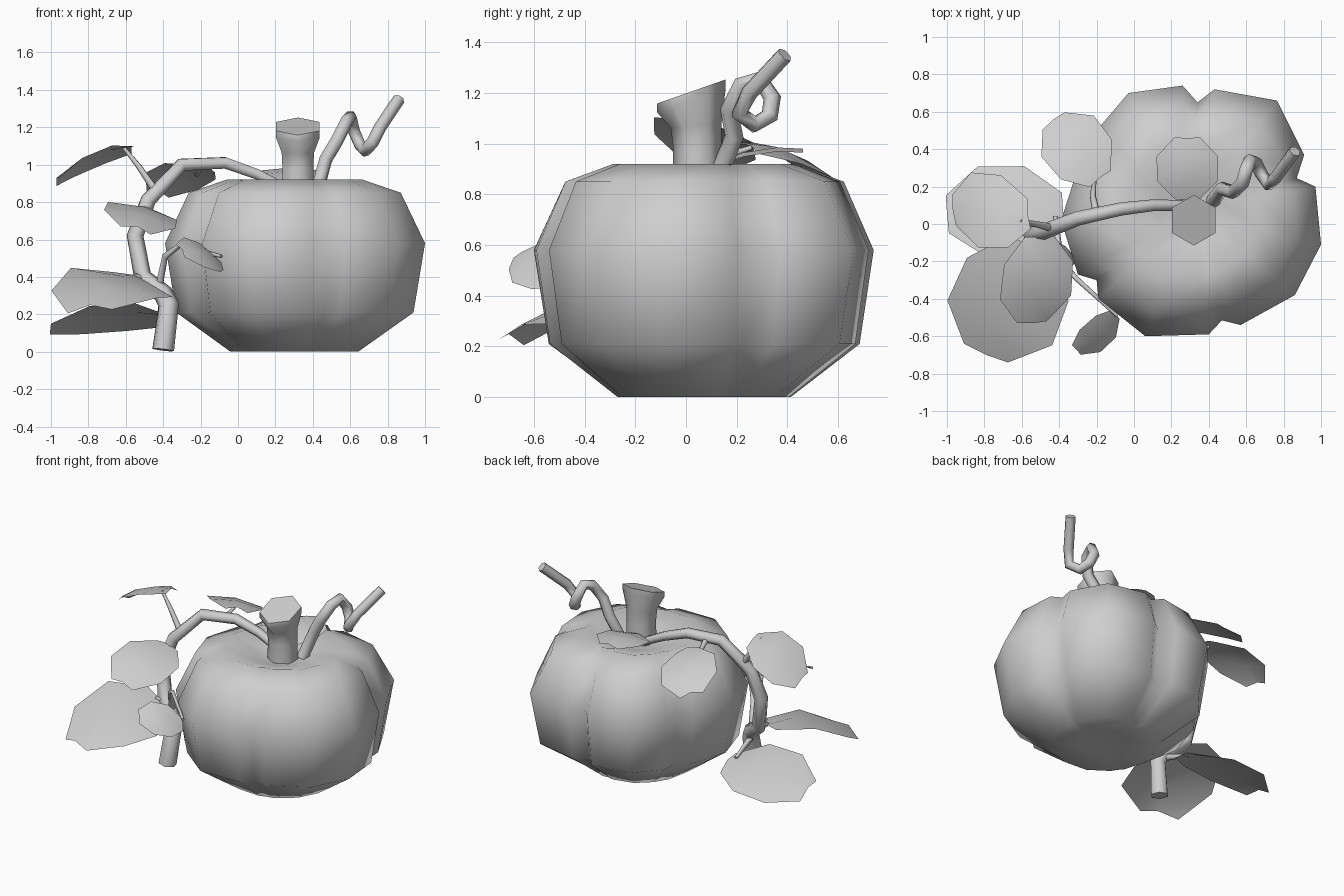
import bpy
import bmesh
from math import radians, sin, cos
from mathutils import Vector

cube = bpy.data.objects.get("Cube")
if cube:
    bpy.data.objects.remove(cube, do_unlink=True)

gray = bpy.data.materials.new("plain_gray")
gray.use_nodes = True
gray.diffuse_color = (0.62, 0.62, 0.62, 1)
gray.node_tree.nodes["Principled BSDF"].inputs["Base Color"].default_value = (0.62, 0.62, 0.62, 1)


def finish(name, bm, angle=65):
    """Turn a bmesh into a shaded, coloured object."""
    mesh = bpy.data.meshes.new(name)
    bm.to_mesh(mesh)
    bm.free()
    mesh.materials.append(gray)
    mesh.shade_smooth()
    mesh.set_sharp_from_angle(angle=radians(angle))
    obj = bpy.data.objects.new(name, mesh)
    bpy.context.collection.objects.link(obj)
    return obj


def loft(name, rings, bottom=None, top=None, angle=65):
    """Bridge rings of points; close each end flat or to a given point."""
    bm = bmesh.new()
    rows = [[bm.verts.new(p) for p in ring] for ring in rings]
    n = len(rows[0])
    for a, b in zip(rows, rows[1:]):
        for i in range(n):
            j = (i + 1) % n
            bm.faces.new((a[i], a[j], b[j], b[i]))
    for row, point in ((rows[0], bottom), (rows[-1], top)):
        if point is None:
            bm.faces.new(row)
        else:
            tip = bm.verts.new(point)
            for i in range(n):
                bm.faces.new((row[i], row[(i + 1) % n], tip))
    bmesh.ops.recalc_face_normals(bm, faces=bm.faces)
    return finish(name, bm, angle)


def tube(name, points, radii):
    """Six-sided tapering tube along a path."""
    curve = bpy.data.curves.new(name, 'CURVE')
    curve.dimensions = '3D'
    curve.bevel_depth = 1
    curve.bevel_resolution = 1
    curve.use_fill_caps = True
    spline = curve.splines.new('POLY')
    spline.points.add(len(points) - 1)
    last = len(points) - 1
    for i, (sp, p) in enumerate(zip(spline.points, points)):
        sp.co = (*p, 1)
        sp.radius = radii[0] + (radii[1] - radii[0]) * i / last
    temp = bpy.data.objects.new(name + "_path", curve)
    bpy.context.collection.objects.link(temp)
    bpy.context.view_layer.update()
    mesh = bpy.data.meshes.new_from_object(temp.evaluated_get(bpy.context.evaluated_depsgraph_get()))
    bm = bmesh.new()
    bm.from_mesh(mesh)
    bpy.data.objects.remove(temp, do_unlink=True)
    bpy.data.meshes.remove(mesh)
    bmesh.ops.remove_doubles(bm, verts=bm.verts, dist=0.0005)
    return finish(name, bm)


def leaf(name, base, tip, side, fold=0.03, twist=0):
    """Eight-sided leaf sheet with a raised midrib and an optional twist."""
    base, tip, side = Vector(base), Vector(tip), Vector(side)
    normal = (tip - base).cross(side).normalized()
    if normal.z < 0:
        normal.negate()
    bm = bmesh.new()
    rows = []
    for t, width, lift in ((0, 0.4, 0), (0.3, 0.97, 1), (0.7, 1, 1), (1, 0.42, 0)):
        mid = base.lerp(tip, t)
        reach = (side + Vector((0, 0, twist * (t - 0.5)))) * width
        rows.append([bm.verts.new(mid + reach * s + normal * fold * (lift - 0.8 * abs(s)))
                     for s in (-1, 0, 1)])
    for a, b in zip(rows, rows[1:]):
        for i in range(2):
            face = bm.faces.new((a[i], a[i + 1], b[i + 1], b[i]))
            face.normal_update()
            if face.normal.dot(normal) < 0:
                face.normal_flip()
    return finish(name, bm)


# Pumpkin: five uneven lobes, rounder towards the top and bottom
outline = [(.87, .245), (.91, .37), (.765, .66), (.43, .72),
           (.34, .65), (.26, .74), (-.03, .70), (-.20, .50),
           (-.20, .41), (-.29, .33), (-.39, .02), (-.30, -.27),
           (-.20, -.30), (-.19, -.40), (.06, -.60), (.40, -.59),
           (.47, -.515), (.57, -.54), (.86, -.38), (1.0, -.11), (.97, .20)]
center = Vector((.305, .07))
mean_radius = .69
# scale, height, roundness
profile = [(.22, .015, 1), (.50, 0, .75), (.915, .21, .1), (1, .58, 0),
           (.82, .85, .2), (.53, .92, .5), (.25, .86, .6)]
rings = []
for scale, z, roundness in profile:
    ring = []
    for p in outline:
        arm = Vector(p) - center
        arm = arm.lerp(arm.normalized() * mean_radius, roundness)
        ring.append((*(center + arm * scale), z))
    rings.append(ring)
loft("pumpkin_body", rings, (*center, .02), (*center, .83), 180)

# Stem: six sides, flaring to a tilted top
stem_rings = []
for r, y, z, tilt in ((.10, .045, .80, 0), (.095, .045, .98, 0), (.10, .04, 1.07, .1),
                      (.135, .02, 1.165, .3), (.135, .02, 1.205, .35)):
    ring = []
    for k in range(6):
        a = radians(90 + 60 * k)
        ring.append((.32 + r * cos(a), y + r * sin(a), z + tilt * r * sin(a)))
    stem_rings.append(ring)
loft("stem", stem_rings)

# Curling tendril and trailing vine
tube("tendril", [(.42, .12, .85), (.47, .19, 1.03), (.53, .17, 1.13), (.58, .22, 1.23),
                 (.60, .29, 1.255), (.62, .34, 1.18), (.65, .33, 1.11), (.68, .27, 1.075),
                 (.72, .21, 1.12), (.76, .25, 1.2), (.86, .39, 1.35)], (.038, .033))
tube("vine", [(.26, .10, .87), (.10, .10, .95), (-.07, .08, 1.01), (-.30, .03, 1.0),
              (-.48, -.04, .81), (-.55, -.06, .62), (-.51, -.09, .40),
              (-.40, -.16, .31), (-.37, -.20, .25), (-.40, -.22, .01)], (.028, .06))

# Leaf stalks
tube("upper_leaf_stalk", [(-.44, -.02, .86), (-.53, 0, .99), (-.61, .02, 1.09)], (.022, .01))
tube("back_leaf_stalk", [(-.20, .05, 1.0), (-.22, .15, .95), (-.21, .26, .985)], (.022, .01))
tube("middle_leaf_stalk", [(-.54, -.06, .70), (-.51, -.12, .77)], (.02, .012))
tube("small_leaf_stalk", [(-.42, -.14, .36), (-.39, -.20, .51), (-.31, -.29, .57),
                          (-.09, -.49, .51)], (.022, .01))
tube("front_leaf_stalk", [(-.47, -.10, .36), (-.55, -.14, .41)], (.022, .012))
tube("lower_leaf_stalk", [(-.40, -.17, .27), (-.42, .04, .20)], (.022, .012))

# Leaves
leaf("upper_leaf", (-.57, .06, 1.10), (-.97, .08, .93), (-.02, .2, -.05))
leaf("back_leaf", (-.18, .25, 1.0), (-.43, .56, .865), (.14, .11, -.045))
leaf("middle_leaf", (-.50, -.07, .78), (-.54, -.53, .67), (.19, .01, -.05))
leaf("small_leaf", (-.09, -.49, .48), (-.30, -.68, .55), (-.055, .06, .08), .02)
leaf("front_leaf", (-.55, -.12, .41), (-.79, -.70, .25), (.28, -.12, -.05), .045, .15)
leaf("lower_leaf", (-.38, .08, .19), (-1.0, .06, .15), (-.02, .24, -.075), .035)
leaf("top_leaf", (.285, .13, .93), (.285, .46, .98), (.165, 0, 0), .02)
